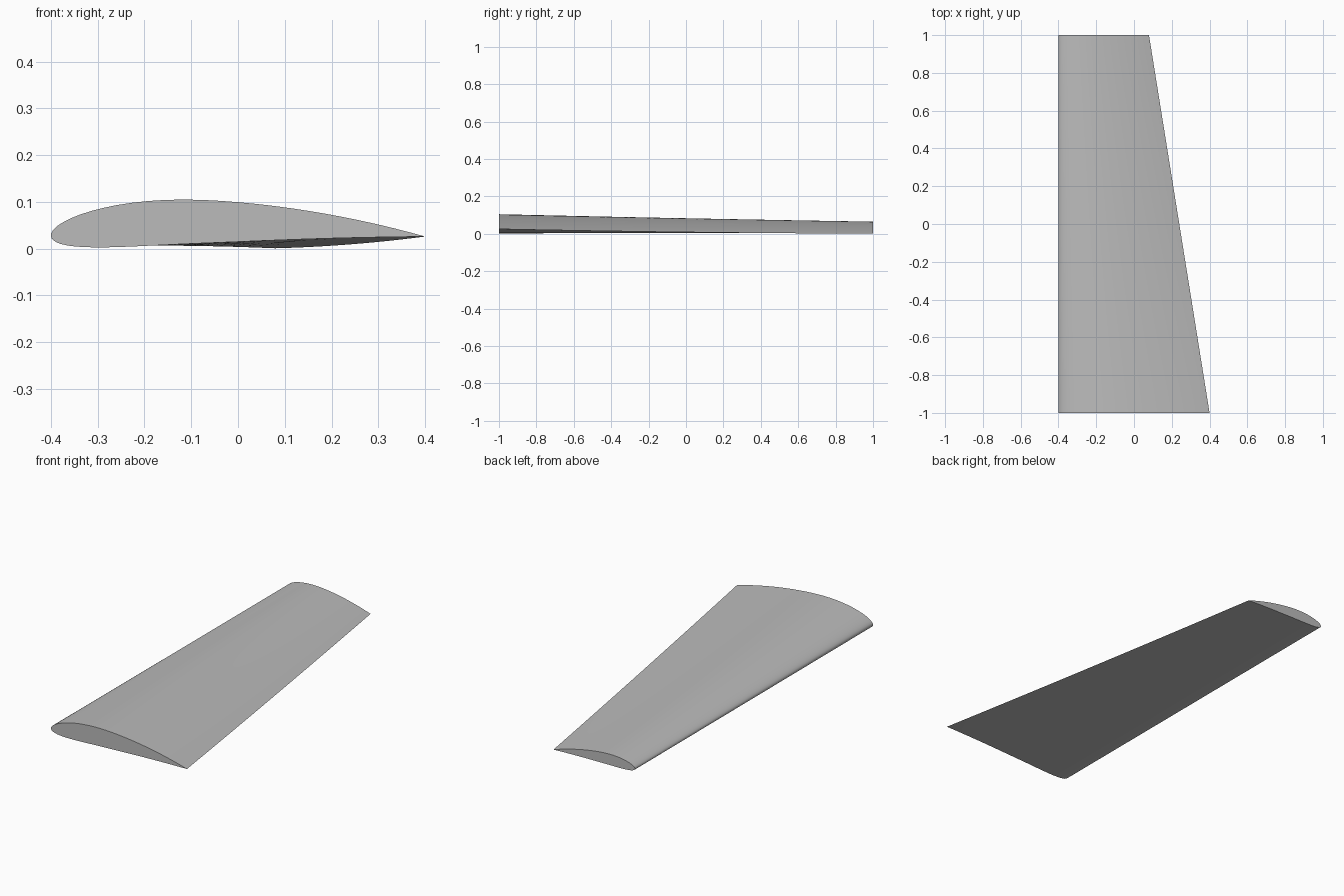
import bpy, bmesh
from math import sin, cos, atan, pi, radians, sqrt

cube = bpy.data.objects.get("Cube")
if cube:
    bpy.data.objects.remove(cube)

ROOT_CHORD, TIP_CHORD = 0.8, 0.48
TWIST = radians(3)
LEAD_X, LEAD_Z = -0.4, 0.0257
CAMBER, PEAK, THICK = 0.04, 0.4, 0.12
STEPS, SECTIONS = 32, 20


def foil_point(u, side):
    """Cambered airfoil point at chord fraction u, side +1 upper, -1 lower."""
    half = 5 * THICK * (0.2969 * sqrt(u) - 0.126 * u - 0.3516 * u**2
                        + 0.2843 * u**3 - 0.1036 * u**4)
    span = PEAK if u < PEAK else 1 - PEAK
    base = 0 if u < PEAK else 1 - 2 * PEAK
    line = CAMBER / span**2 * (base + 2 * PEAK * u - u * u)
    slope = atan(2 * CAMBER / span**2 * (PEAK - u))
    return u - side * half * sin(slope), line + side * half * cos(slope)


# Closed airfoil outline: trailing edge, over the top, back underneath
stations = [(1 - cos(pi * i / STEPS)) / 2 for i in range(STEPS + 1)]
outline = [foil_point(u, 1) for u in reversed(stations)]
outline += [foil_point(u, -1) for u in stations[1:-1]]

# Loft tapered, progressively twisted sections along the span
bm = bmesh.new()
rings = []
for s in range(SECTIONS + 1):
    t = s / SECTIONS
    chord = ROOT_CHORD + (TIP_CHORD - ROOT_CHORD) * t
    ca, sa = cos(TWIST * t), sin(TWIST * t)
    rings.append([bm.verts.new((LEAD_X + chord * (x * ca + z * sa), -1 + 2 * t,
                                LEAD_Z + chord * (z * ca - x * sa)))
                  for x, z in outline])

count = len(outline)
for a, b in zip(rings, rings[1:]):
    for i in range(count):
        j = (i + 1) % count
        bm.faces.new((a[i], a[j], b[j], b[i]))

# Flat root and tip caps
bm.faces.new(rings[0])
bm.faces.new(rings[-1])
bmesh.ops.recalc_face_normals(bm, faces=bm.faces)

mesh = bpy.data.meshes.new("wing")
bm.to_mesh(mesh)
bm.free()
wing = bpy.data.objects.new("wing", mesh)
bpy.context.collection.objects.link(wing)

# Plain grey skin
grey = bpy.data.materials.new("grey_skin")
grey.use_nodes = True
colour = (0.5, 0.5, 0.5, 1)
grey.diffuse_color = colour
grey.node_tree.nodes["Principled BSDF"].inputs["Base Color"].default_value = colour
mesh.materials.append(grey)

bpy.context.view_layer.objects.active = wing
wing.select_set(True)
bpy.ops.object.shade_smooth_by_angle(angle=radians(40))
